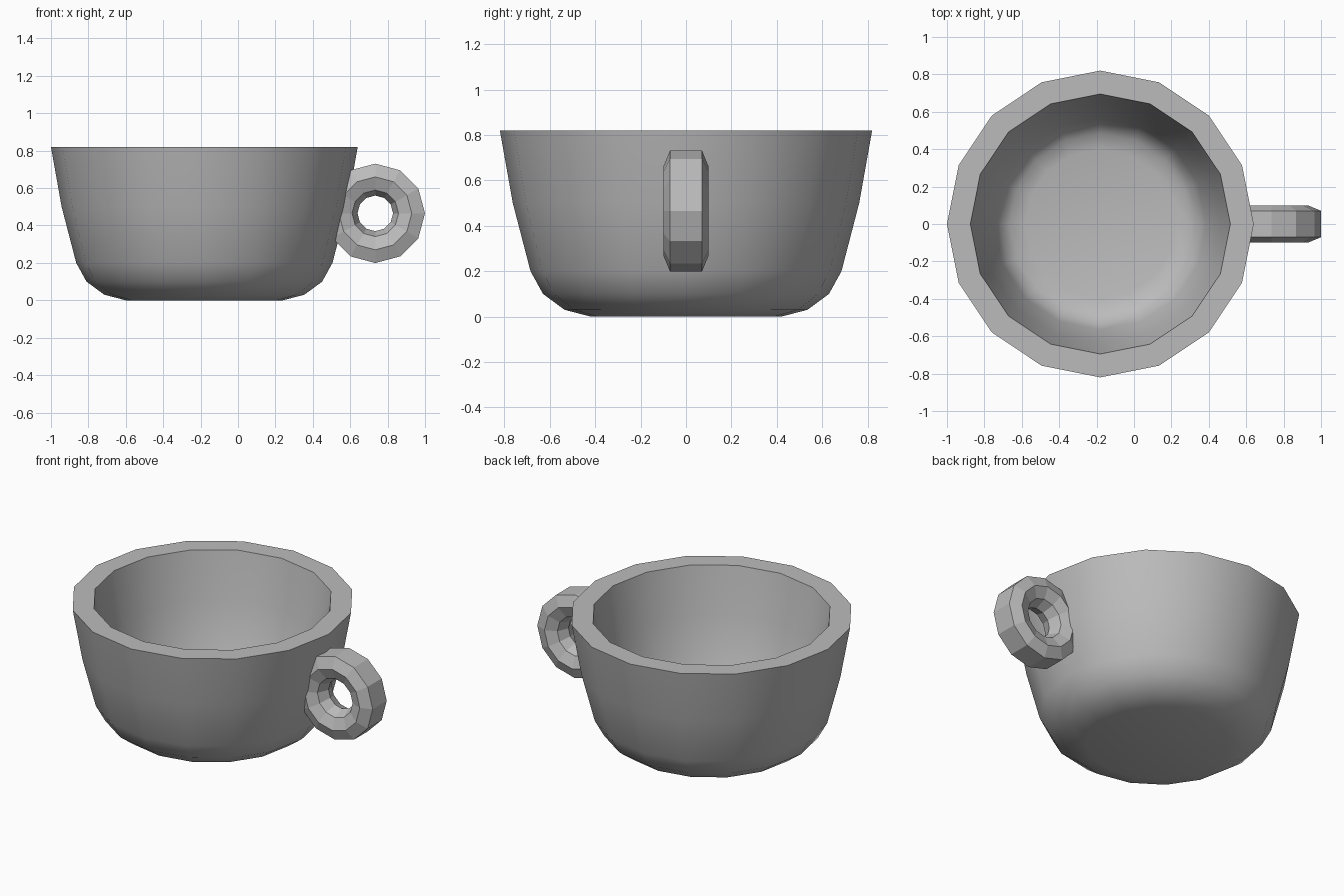
import bpy
import bmesh
import math
from mathutils import Matrix, Vector

cube = bpy.data.objects.get("Cube")
if cube:
    bpy.data.objects.remove(cube, do_unlink=True)

# Single grey glaze
glaze = bpy.data.materials.new("plain grey")
glaze.use_nodes = True
grey = (0.5, 0.5, 0.5, 1)
glaze.diffuse_color = grey
glaze.node_tree.nodes["Principled BSDF"].inputs["Base Color"].default_value = grey


def lathe(name, profile, sides, matrix, closed):
    """Revolve (radius, height) points around z; open profiles get end caps."""
    bm = bmesh.new()
    rings = []
    for i in range(sides):
        a = math.tau * i / sides
        rings.append([bm.verts.new((r * math.cos(a), r * math.sin(a), h))
                      for r, h in profile])
    count = len(profile)
    for i in range(sides):
        p, q = rings[i], rings[(i + 1) % sides]
        for j in range(count if closed else count - 1):
            k = (j + 1) % count
            bm.faces.new((p[j], q[j], q[k], p[k]))
    if not closed:
        bm.faces.new([ring[0] for ring in rings])
        bm.faces.new([ring[-1] for ring in rings])
    bmesh.ops.recalc_face_normals(bm, faces=bm.faces)
    bm.transform(matrix)
    mesh = bpy.data.meshes.new(name)
    bm.to_mesh(mesh)
    bm.free()
    mesh.materials.append(glaze)
    obj = bpy.data.objects.new(name, mesh)
    bpy.context.collection.objects.link(obj)
    return obj


# Thick-walled bowl: outside from base to rim, then inside down to the floor
outer = [(0.42, 0), (0.535, 0.03), (0.63, 0.1), (0.685, 0.2), (0.763, 0.5), (0.82, 0.82)]
inner = [(0.695, 0.82), (0.64, 0.53), (0.565, 0.245), (0.535, 0.187), (0.485, 0.145), (0.4, 0.125)]
bowl = lathe("cup_bowl", outer + inner, 16, Matrix.Translation((-0.18, 0, 0)), False)

# Ring handle: octagonal tube with its outermost edge flattened
tube = 0.1
section = []
for k in range(1, 8):
    a = math.tau * k / 8
    section.append((0.195 + tube * math.cos(a), tube * math.sin(a)))
stand_up = Matrix.Translation((0.734, 0, 0.465)) @ Matrix.Rotation(math.pi / 2, 4, "X")
handle = lathe("ring_handle", section, 12, stand_up, True)

# Smooth bowl with a crisp rim; the handle stays faceted
bpy.ops.object.select_all(action="DESELECT")
bowl.select_set(True)
bpy.context.view_layer.objects.active = bowl
bpy.ops.object.shade_smooth_by_angle(angle=math.radians(40))
